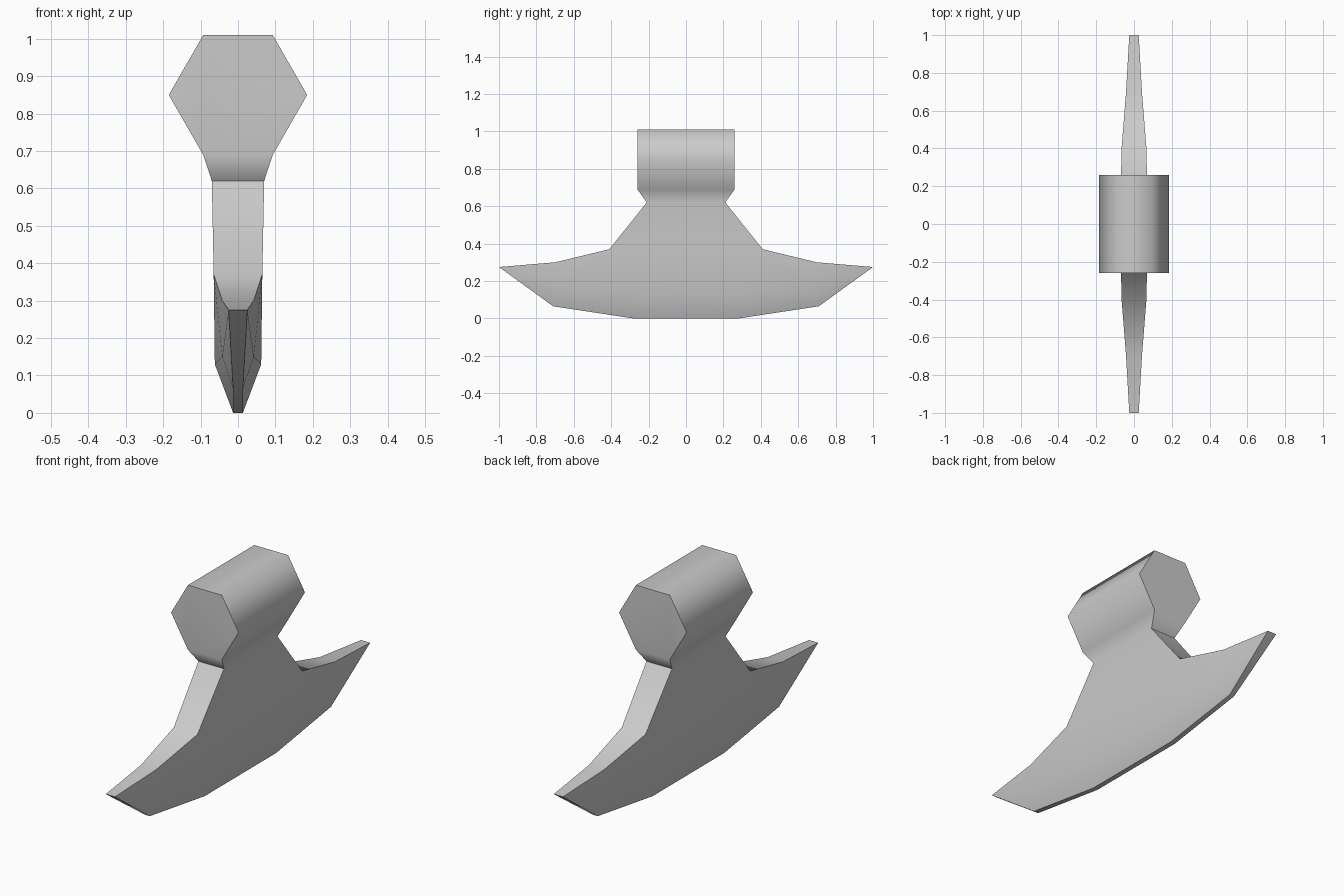
import bpy, bmesh
from math import radians

cube = bpy.data.objects.get("Cube")
if cube:
    bpy.data.objects.remove(cube, do_unlink=True)

grey = bpy.data.materials.new("light_grey")
grey.use_nodes = True
colour = (0.6, 0.6, 0.6, 1)
grey.diffuse_color = colour
grey.node_tree.nodes["Principled BSDF"].inputs["Base Color"].default_value = colour

# Key points of one quarter: half width x, half length y, height z
points = {
    "head_top": (0.093, 0.26, 1.01),
    "head_mid": (0.185, 0.26, 0.85),
    "head_low": (0.093, 0.26, 0.69),
    "neck": (0.07, 0.21, 0.62),
    "shoulder": (0.065, 0.41, 0.37),
    "wing": (0.042, 0.70, 0.30),
    "tip": (0.025, 1.0, 0.275),
    "ridge": (0.062, 0.28, 0.13),
    "ridge_end": (0.042, 0.66, 0.15),
    "edge": (0.013, 0.28, 0.0),
    "edge_end": (0.013, 0.71, 0.065),
}
# Strips running front to back along the sides
side_path = ["head_top", "head_mid", "head_low", "neck", "shoulder", "ridge", "edge"]
# Strips running left to right over each end
end_path = ["head_low", "neck", "shoulder", "wing", "tip", "edge_end", "edge"]
# Blade faces repeated in every quarter
blade_faces = [
    ("shoulder", "wing", "ridge_end", "ridge"),
    ("wing", "tip", "ridge_end"),
    ("ridge_end", "tip", "edge_end"),
    ("ridge", "ridge_end", "edge_end", "edge"),
]

bm = bmesh.new()
signs = (-1, 1)
v = {(n, sx, sy): bm.verts.new((sx * x, sy * y, z))
     for n, (x, y, z) in points.items() for sx in signs for sy in signs}


def across_y(a, b, sx):
    bm.faces.new([v[a, sx, -1], v[a, sx, 1], v[b, sx, 1], v[b, sx, -1]])


def across_x(a, b, sy):
    bm.faces.new([v[a, -1, sy], v[a, 1, sy], v[b, 1, sy], v[b, -1, sy]])


for s in signs:
    for a, b in zip(side_path, side_path[1:]):
        across_y(a, b, s)
    for a, b in zip(end_path, end_path[1:]):
        across_x(a, b, s)
    # Hexagonal end cap of the head
    cap = ["head_top", "head_mid", "head_low"]
    bm.faces.new([v[n, 1, s] for n in cap] + [v[n, -1, s] for n in reversed(cap)])
    for t in signs:
        for names in blade_faces:
            bm.faces.new([v[n, s, t] for n in names])

# Top of the head and flat of the cutting edge
for n in ("head_top", "edge"):
    bm.faces.new([v[n, -1, -1], v[n, 1, -1], v[n, 1, 1], v[n, -1, 1]])

bmesh.ops.recalc_face_normals(bm, faces=bm.faces)
mesh = bpy.data.meshes.new("axe_head")
bm.to_mesh(mesh)
bm.free()
mesh.materials.append(grey)
axe = bpy.data.objects.new("axe_head", mesh)
bpy.context.collection.objects.link(axe)

# Soft shading that keeps the large faces flat
bpy.context.view_layer.objects.active = axe
axe.select_set(True)
bpy.ops.object.shade_smooth_by_angle(angle=radians(65))
weighted = axe.modifiers.new("weighted_normals", "WEIGHTED_NORMAL")
weighted.keep_sharp = True
